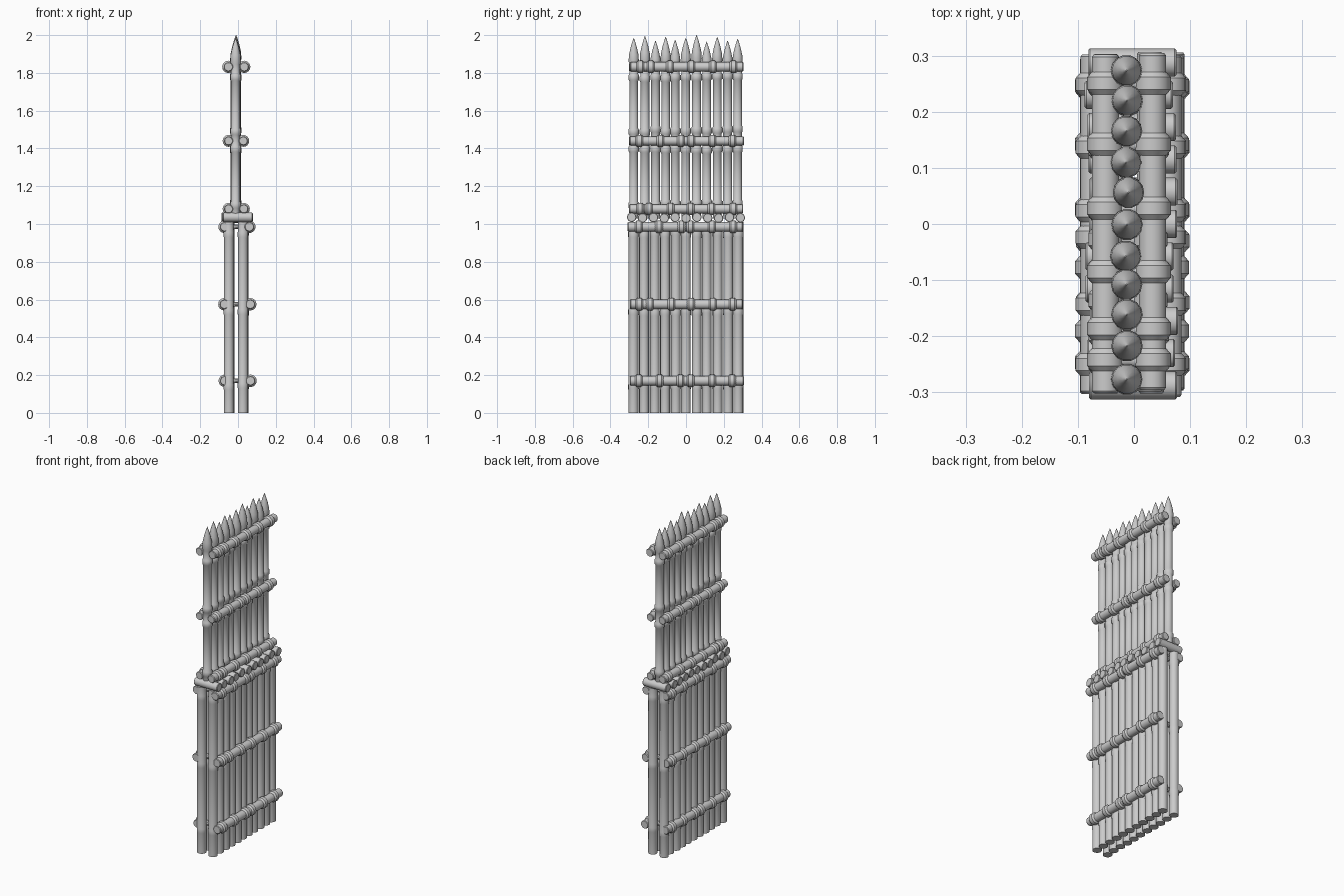
import bpy, bmesh, math, random
from mathutils import Vector

if "Cube" in bpy.data.objects:
    bpy.data.objects.remove(bpy.data.objects["Cube"])
random.seed(7)

def jit(a):
    return random.uniform(-a, a)

def lathe(bm, base, axis, profile, sides=14):
    """Solid of revolution: profile is (distance along axis, radius) pairs."""
    k = 'XYZ'.index(axis)
    rings = []
    for d, r in profile:
        ring = []
        for i in range(sides):
            a = 2 * math.pi * i / sides
            p = Vector(base)
            p[k] += d
            p[(k + 1) % 3] += r * math.cos(a)
            p[(k + 2) % 3] += r * math.sin(a)
            ring.append(bm.verts.new(p))
        rings.append(ring)
    for lo, hi in zip(rings, rings[1:]):
        for i in range(sides):
            j = (i + 1) % sides
            bm.faces.new((lo[i], lo[j], hi[j], hi[i]))
    bm.faces.new(rings[0][::-1])
    bm.faces.new(rings[-1])

def finish(bm, name):
    me = bpy.data.meshes.new(name)
    bm.to_mesh(me)
    bm.free()
    ob = bpy.data.objects.new(name, me)
    bpy.context.collection.objects.link(ob)
    bpy.ops.object.select_all(action='DESELECT')
    bpy.context.view_layer.objects.active = ob
    ob.select_set(True)
    bpy.ops.object.shade_smooth_by_angle(angle=math.radians(35))

def node(z, r):
    """Raised band around a pole."""
    return [(z - .018, r), (z - .012, r + .004), (z + .012, r + .004), (z + .018, r)]

COUNT = 11
ys = [-0.274 + 0.0548 * i for i in range(COUNT)]
gaps = [(a + b) / 2 for a, b in zip(ys, ys[1:])]

# Upper pointed stakes
tips = [1.985, 1.995, 1.97, 1.99, 1.975, 1.985, 2.0, 1.965, 1.99, 1.97, 1.98]
bm = bmesh.new()
for y, t in zip(ys, tips):
    r = .0245 + jit(.001)
    prof = [(1.03, r)]
    for z in (1.105, 1.395, 1.495, 1.775):
        prof += node(z + jit(.008), r)
    prof += [(t - .14, r), (t - .125, .028), (t - .09, .026), (t - .05, .017),
             (t - .02, .008), (t, .001)]
    lathe(bm, (-.012 + jit(.003), y + jit(.003), 0), 'Z', prof)
finish(bm, "pointed_stakes")

# Lower double row of posts
for name, x in (("lower_posts_left", -.047), ("lower_posts_right", .028)):
    bm = bmesh.new()
    for y in ys:
        r = .0257 + jit(.0008)
        prof = [(0, r)]
        for z in (.145, .535, .95):
            prof += [(d, q - .0025 if q > r else q) for d, q in node(z + jit(.008), r)]
        prof.append((1.01, r))
        lathe(bm, (x + jit(.002), y * 1.012 + jit(.002), 0), 'Z', prof)
    finish(bm, name)

# Short logs laid across the top of the lower wall
bm = bmesh.new()
for y in ys:
    e = jit(.005)
    lathe(bm, (0, y * 1.05, 1.033 + jit(.003)), 'X',
          [(-.083 + e, .022), (-.08 + e, .025), (.071 + e, .025), (.074 + e, .022)])
finish(bm, "cross_logs")

# Horizontal rails in pairs: height, left x, right x, radius
rails = [(.17, -.07, .066, .025), (.575, -.072, .065, .025), (.985, -.071, .06, .025),
         (1.08, -.05, .031, .0235), (1.44, -.05, .028, .0235), (1.832, -.051, .033, .0245)]
for n, (z, xl, xr, r) in enumerate(rails):
    bm = bmesh.new()
    for x in (xl, xr):
        a, b = -.302 + jit(.007), .302 + jit(.006)
        lathe(bm, (x, 0, z), 'Y', [(a, r - .003), (a + .004, r), (b - .004, r), (b, r - .003)])
    finish(bm, f"rail_pair_{n + 1}")

    # Rope lashings: a barrel band on each rail plus a tie pulled through the wall
    bm = bmesh.new()
    picks = (0, 1, 3, 5, 7, 9) if n % 2 else (0, 2, 4, 5, 7, 9)
    for g in picks:
        y = gaps[g] + jit(.006)
        for x in (xl, xr):
            lathe(bm, (x, y, z), 'Y', [(-.02, r), (-.011, r + .008),
                                       (.011, r + .008), (.02, r)], 16)
        lathe(bm, (0, y, z), 'X', [(xl, .02), (xl + .022, .017), ((xl + xr) / 2, .012),
                                   (xr - .022, .017), (xr, .02)], 10)
    finish(bm, f"lashings_{n + 1}")
